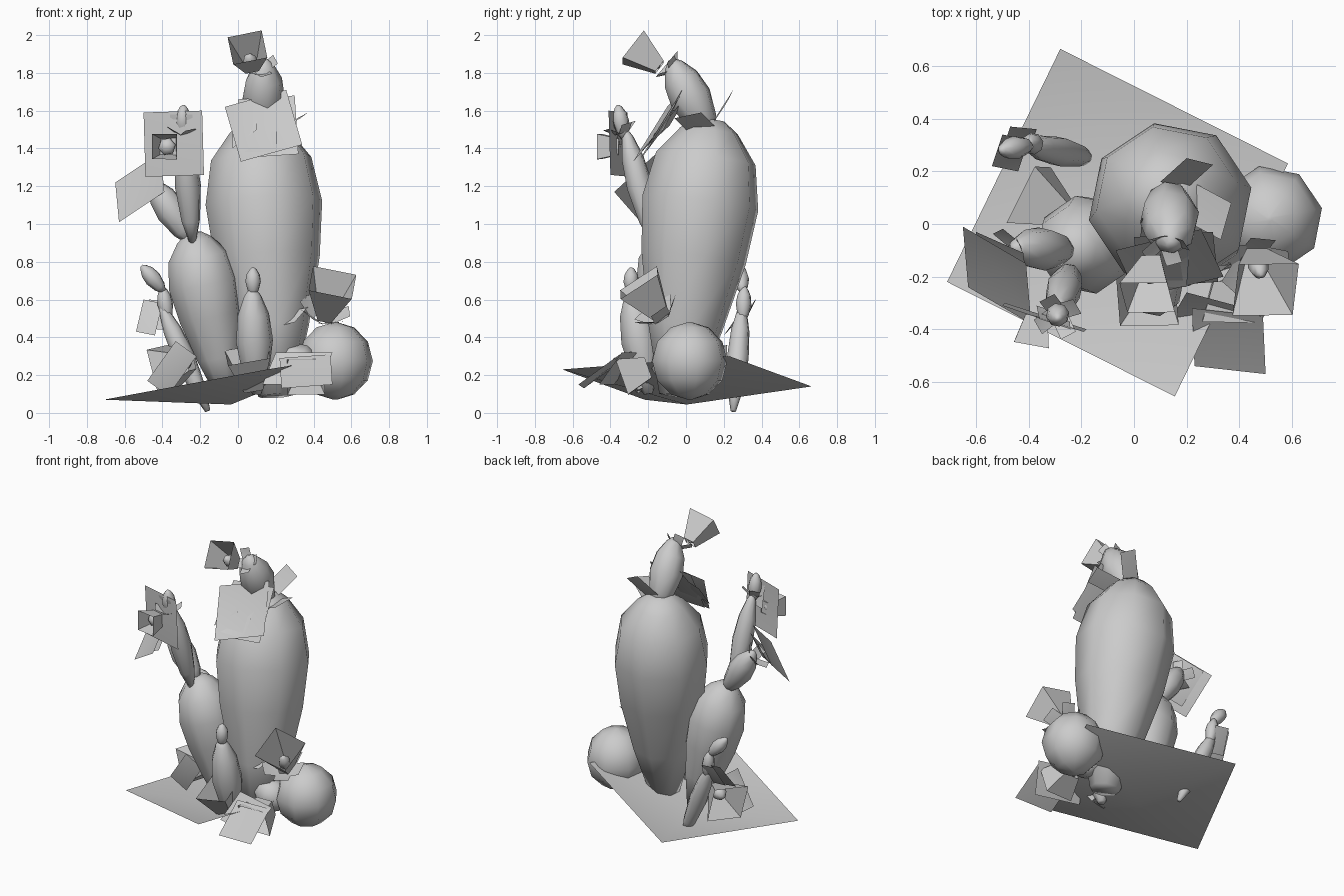
import bpy
import bmesh
import math
from mathutils import Vector

old = bpy.data.objects.get("Cube")
if old:
    bpy.data.objects.remove(old, do_unlink=True)

grey = bpy.data.materials.new("plain_grey")
grey.use_nodes = True
grey.diffuse_color = (0.6, 0.6, 0.6, 1)
grey.node_tree.nodes["Principled BSDF"].inputs["Base Color"].default_value = (0.6, 0.6, 0.6, 1)

# Pad outlines as (position along the axis, share of the full radius)
STEM = [(0, .3), (.25, .64), (.5, .9), (.7, 1), (.86, .86), (.96, .5), (1, .25)]
BUD = [(0, .25), (.2, .72), (.5, 1), (.75, .85), (.93, .45), (1, .15)]
BALL = [(.5 - .5 * math.cos(math.pi * k / 6), max(.05, math.sin(math.pi * k / 6))) for k in range(7)]


def finish(name, bm):
    """Turn a bmesh into a named, smooth grey object."""
    bmesh.ops.recalc_face_normals(bm, faces=bm.faces)
    for face in bm.faces:
        face.smooth = True
    mesh = bpy.data.meshes.new(name)
    bm.to_mesh(mesh)
    bm.free()
    mesh.materials.append(grey)
    obj = bpy.data.objects.new(name, mesh)
    bpy.context.collection.objects.link(obj)
    return obj


def frame(axis, roll=0.0):
    """Two directions square to an axis, turned by roll."""
    axis = axis.normalized()
    side = Vector((0, 1, 0)).cross(axis)
    if side.length < .3:
        side = Vector((1, 0, 0))
    side = (side - axis * side.dot(axis)).normalized()
    up = axis.cross(side)
    c, s = math.cos(roll), math.sin(roll)
    return side * c + up * s, up * c - side * s


def loft(name, start, end, radius, profile, sides=8, roll=.2, caps=True):
    """Rings of a profile skinned along a straight axis."""
    start, end = Vector(start), Vector(end)
    side, up = frame(end - start, roll)
    bm = bmesh.new()
    rings = []
    for t, share in profile:
        centre = start.lerp(end, t)
        ring = []
        for k in range(sides):
            a = math.tau * k / sides
            offset = side * math.cos(a) + up * math.sin(a)
            ring.append(bm.verts.new(centre + offset * radius * share))
        rings.append(ring)
    for low, high in zip(rings, rings[1:]):
        for k in range(sides):
            n = (k + 1) % sides
            bm.faces.new((low[k], low[n], high[n], high[k]))
    if caps:
        bm.faces.new(rings[0])
        bm.faces.new(rings[-1])
    obj = finish(name, bm)
    if not caps:
        for face in obj.data.polygons:
            face.use_smooth = False


def card(name, a, b, c, sag=.02):
    """Four-sided petal from three corners, dished along its normal."""
    a, b, c = Vector(a), Vector(b), Vector(c)
    corners = [a, b, c, a + c - b]
    normal = (b - a).cross(c - b).normalized()
    if normal.z < 0:
        normal.negate()
    bm = bmesh.new()
    rim = [bm.verts.new(p) for p in corners]
    middle = bm.verts.new((a + c) / 2 - normal * sag)
    for k in range(4):
        bm.faces.new((rim[k], rim[(k + 1) % 4], middle))
    finish(name, bm)


def funnel(name, base, mouth, narrow, wide, roll=.8):
    """Open square blossom cup with a bud inside it."""
    loft(name, base, mouth, wide, [(0, narrow / wide), (1, 1)], 4, roll, False)
    middle = Vector(base).lerp(Vector(mouth), .6)
    loft(name + "_bud", base, middle, narrow * .8, BUD, 6)


def frill(name, centre, axis, reach, count=4, roll=0.0):
    """Ring of small leaning petals around a joint."""
    centre, axis = Vector(centre), Vector(axis).normalized()
    for k in range(count):
        out, across = frame(axis, roll + math.tau * k / count)
        root = centre + out * reach * .3
        tip = centre + out * reach + axis * reach * .5
        half = across * reach * .38
        card(f"{name}_petal_{k + 1}", root - half, root + half, tip + half, .005)


# Tilted, dished base sheet
card("base_sheet", (-.71, -.22, .07), (.155, -.655, .23), (.585, .23, .3), .143)

# Main cactus bodies
loft("tall_stem", (.2, -.05, .09), (.11, .13, 1.55), .315, STEM)
loft("middle_stem", (-.05, -.03, .08), (-.24, -.1, .95), .19, STEM)
loft("round_body", (.515, .02, .07), (.515, .02, .48), .203, BALL)
loft("head_pad", (.13, .13, 1.46), (.14, -.08, 1.87), .114, BUD)
loft("joint_pad", (.2, -.08, .33), (.42, -.08, .2), .11, BUD)

# Small front pad and its bud
loft("front_pad", (.1, -.2, .1), (.075, -.29, .66), .1, BUD)
loft("front_pad_bud", (.08, -.29, .62), (.08, -.29, .77), .042, BUD)

# Side branches on the middle stem
loft("upper_branch", (-.24, -.17, .9), (-.29, -.32, 1.5), .07, BUD)
loft("upper_branch_bud", (-.29, -.33, 1.45), (-.29, -.36, 1.63), .045, BUD)
loft("left_branch", (-.24, -.1, .9), (-.46, -.09, 1.23), .084, BUD)

# Thin branch at the back
loft("back_branch", (-.16, .25, .01), (-.41, .3, .58), .058, BUD)
loft("back_branch_joint", (-.37, .3, .48), (-.4, .31, .67), .042, BUD)
loft("back_branch_bud", (-.39, .3, .64), (-.51, .28, .78), .045, BUD)

# Blossom on the head
funnel("head_blossom", (.07, -.14, 1.83), (.05, -.28, 1.935), .05, .13)
frill("head_collar", (.12, -.07, 1.82), (0, -.6, .5), .085, 4, .4)

# Large petals below the head
card("chest_petal", (-.07, -.1, 1.62), (.255, -.02, 1.71), (.34, -.2, 1.42), .03)
card("chest_petal_under", (.0, -.05, 1.66), (.3, -.03, 1.68), (.32, -.22, 1.37), .02)
card("chest_petal_inner", (.03, .02, 1.7), (.22, .02, 1.7), (.2, -.24, 1.38), .03)
card("neck_petal_back", (.1, .16, 1.57), (.2, .25, 1.71), (.3, .225, 1.66), .005)
card("neck_petal_left", (.24, .15, 1.52), (.37, .08, 1.59), (.33, -.06, 1.56), .005)
card("neck_petal_right", (-.03, -.1, 1.55), (.1, -.03, 1.65), (.1, -.15, 1.5), .01)

# Blossom petals on the two upper branches
card("branch_petal_large", (-.5, -.31, 1.59), (-.19, -.41, 1.6), (-.18, -.4, 1.26), .01)
funnel("branch_blossom", (-.37, -.35, 1.41), (-.39, -.46, 1.41), .06, .095, 0.78)
card("branch_petal_tip", (-.36, -.36, 1.58), (-.24, -.4, 1.58), (-.25, -.35, 1.42), .01)
frill("upper_branch_collar", (-.29, -.34, 1.48), (0, -.3, 1), .085, 4, .5)
card("left_petal_large", (-.65, -.01, 1.22), (-.63, -.24, 1.01), (-.39, -.38, 1.17), .02)
card("left_petal_inner", (-.6, -.03, 1.24), (-.58, -.22, 1.06), (-.4, -.3, 1.16), .03)
frill("left_branch_collar", (-.45, -.1, 1.18), (-.6, -.2, .5), .09, 4, .3)

# Blossom on the back branch
card("back_branch_petal", (-.5, .34, .6), (-.54, .22, .43), (-.44, .2, .41), .01)
card("back_branch_petal_inner", (-.47, .37, .6), (-.5, .28, .45), (-.4, .27, .44), .01)

# Blossom resting behind the middle stem
funnel("ground_blossom", (-.25, .03, .27), (-.4, .11, .23), .06, .17)
card("ground_petal_front", (-.48, -.06, .17), (-.33, -.1, .38), (-.22, -.08, .3), .02)

# Blossom on the round body
funnel("body_blossom", (.46, -.12, .5), (.5, -.25, .69), .05, .165)
frill("body_collar", (.45, -.13, .5), (.2, -.6, .9), .13, 5, .2)
card("body_leaf", (.18, -.16, .45), (.3, -.2, .48), (.37, -.15, .56), .01)

# Blossoms low at the front
funnel("front_pad_cup", (.08, -.21, .13), (.05, -.28, .31), .07, .16)
card("low_petal", (.13, -.38, .15), (.2, -.26, .32), (.5, -.34, .32), .01)
card("low_petal_outer", (.23, -.54, .13), (.22, -.32, .29), (.49, -.35, .31), .01)
funnel("low_blossom", (.36, -.2, .24), (.36, -.34, .19), .08, .14)
